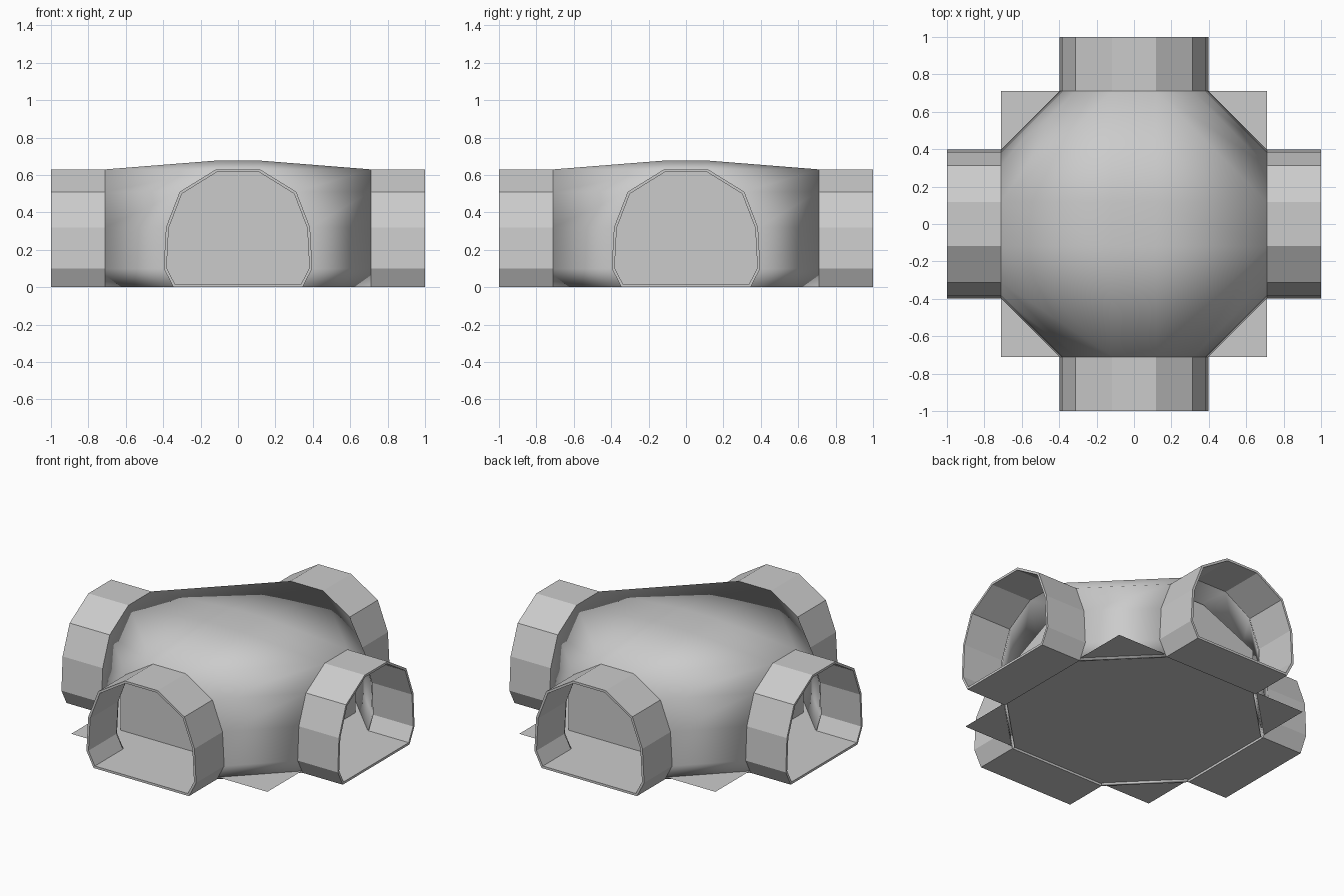
import bpy, bmesh, math
from mathutils import Matrix

cube = bpy.data.objects.get("Cube")
if cube:
    bpy.data.objects.remove(cube)

mat = bpy.data.materials.new("plain_grey")
mat.use_nodes = True
GREY = (0.6, 0.6, 0.6, 1)
mat.diffuse_color = GREY
mat.node_tree.nodes["Principled BSDF"].inputs["Base Color"].default_value = GREY

# Half of the tunnel cross-section: (sideways, height), floor to crown
HALF = [(0.345, 0), (0.397, 0.1), (0.385, 0.32), (0.312, 0.51), (0.118, 0.63)]
FULL = HALF + [(-s, z) for s, z in reversed(HALF)]
JOIN, CROWN, WALL, STOP = 0.71, 0.677, 0.015, 0.5


def finish(name, bm, wall=0, smooth=False):
    bmesh.ops.remove_doubles(bm, verts=bm.verts, dist=0.0005)
    bmesh.ops.recalc_face_normals(bm, faces=bm.faces)
    mesh = bpy.data.meshes.new(name)
    bm.to_mesh(mesh)
    bm.free()
    obj = bpy.data.objects.new(name, mesh)
    bpy.context.collection.objects.link(obj)
    mesh.materials.append(mat)
    if wall:
        mod = obj.modifiers.new("wall", "SOLIDIFY")
        mod.thickness, mod.offset, mod.use_even_offset = wall, -1, True
    if smooth:
        bpy.ops.object.select_all(action="DESELECT")
        obj.select_set(True)
        bpy.context.view_layer.objects.active = obj
        bpy.ops.object.shade_smooth_by_angle(angle=math.radians(20))
    return obj


def face(bm, *points):
    return bm.faces.new([bm.verts.new(p) for p in points])


# Four tunnel arms and the blank wall that closes each passage
for i, side in enumerate(("front", "left", "back", "right")):
    turn = Matrix.Rotation(i * math.pi / 2, 4, "Z")
    bm = bmesh.new()
    for (a, z), (b, w) in zip(FULL, FULL[1:] + FULL[:1]):
        face(bm, (a, -1, z), (b, -1, w), (b, -JOIN, w), (a, -JOIN, z))
    bm.transform(turn)
    finish(side + "_arm", bm, WALL)

    bm = bmesh.new()
    face(bm, *[(s * STOP, -STOP, z) for s, z in ((-1, WALL), (1, WALL), (1, 0.45), (0.24, 0.62), (-0.24, 0.62), (-1, 0.45))])
    bm.transform(turn)
    finish(side + "_blank_wall", bm)

# Central chamber: corner walls between the arms, and a raised crown
bm = bmesh.new()
c = HALF[-1][0]
top = HALF[-1][1]
for i in range(4):
    part = bmesh.new()
    for (a, z), (b, w) in zip(HALF, HALF[1:]):
        face(part, (a, -JOIN, z), (JOIN, -a, z), (JOIN, -b, w), (b, -JOIN, w))
    face(part, (c, -JOIN, top), (JOIN, -c, top), (c, -c, CROWN))
    face(part, (-c, -JOIN, top), (c, -JOIN, top), (c, -c, CROWN), (-c, -c, CROWN))
    part.transform(Matrix.Rotation(i * math.pi / 2, 4, "Z"))
    temp = bpy.data.meshes.new("temp")
    part.to_mesh(temp)
    part.free()
    bm.from_mesh(temp)
    bpy.data.meshes.remove(temp)
face(bm, (-c, -c, CROWN), (c, -c, CROWN), (c, c, CROWN), (-c, c, CROWN))
finish("chamber", bm, WALL, True)

# Square floor plate whose corners show between the arms
bm = bmesh.new()
face(bm, *[(x * JOIN, y * JOIN, WALL) for x, y in ((-1, -1), (1, -1), (1, 1), (-1, 1))])
finish("floor_plate", bm)
